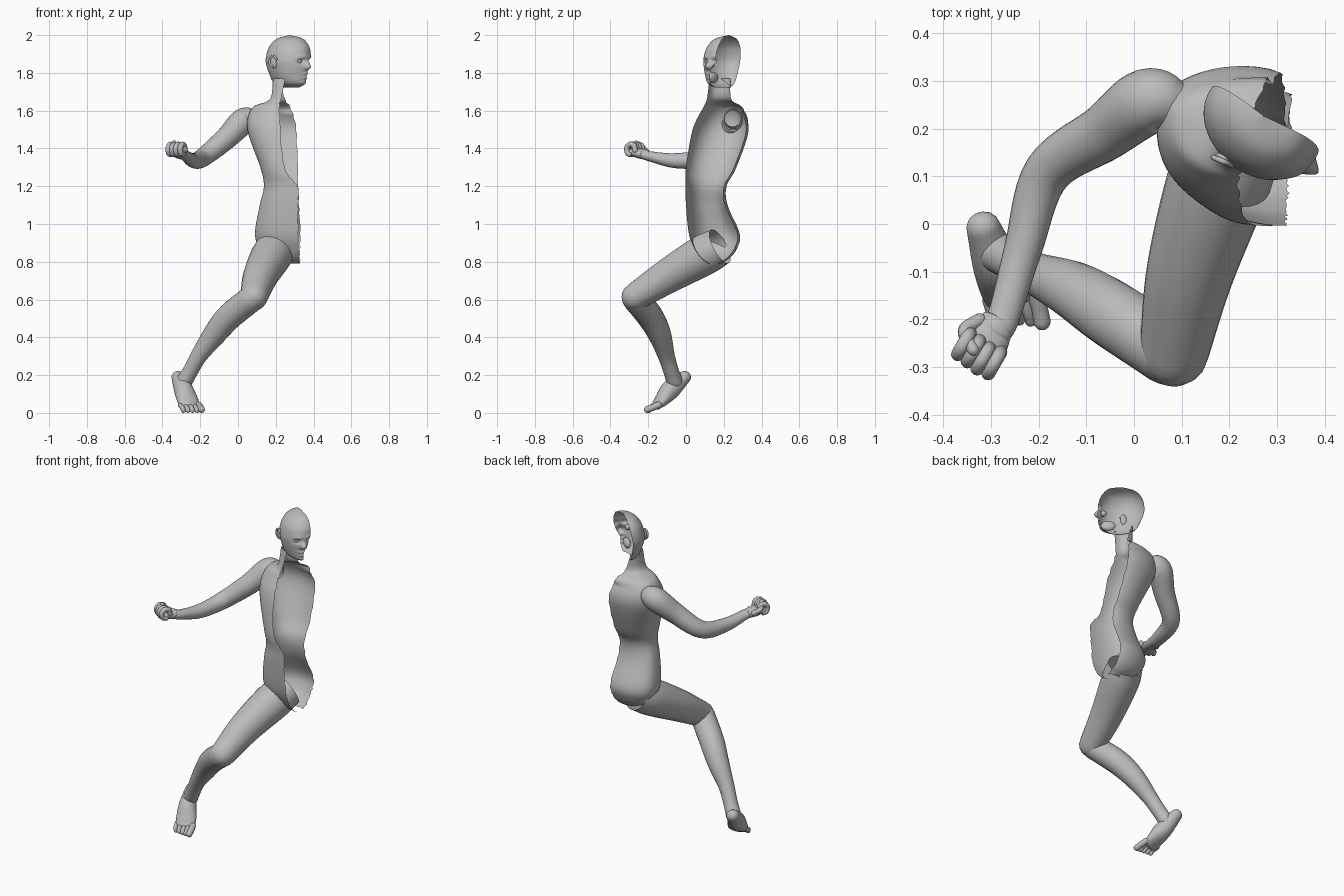
import bpy, bmesh, math, random
from mathutils import Vector

if "Cube" in bpy.data.objects:
    bpy.data.objects.remove(bpy.data.objects["Cube"])
random.seed(4)

skin = bpy.data.materials.new("grey_skin")
skin.use_nodes = True
GREY = (0.5, 0.5, 0.5, 1)
skin.diffuse_color = GREY
skin.node_tree.nodes["Principled BSDF"].inputs["Base Color"].default_value = GREY


def spline(pts, n):
    """Catmull-Rom through points of any dimension, n steps per span."""
    pts = [Vector(p) for p in pts]
    ext = [pts[0] * 2 - pts[1]] + pts + [pts[-1] * 2 - pts[-2]]
    out = []
    for a, b, c, d in zip(ext, ext[1:], ext[2:], ext[3:]):
        for t in (k / n for k in range(n)):
            out.append((b * 2 + (c - a) * t + (a * 2 - b * 5 + c * 4 - d) * t ** 2
                        + (b * 3 - a - c * 3 + d) * t ** 3) * 0.5)
    return out + [pts[-1]]


def skin_grid(name, rows, closed=False):
    """Skin rows of points into one smooth surface."""
    bm = bmesh.new()
    vs = [[bm.verts.new(p) for p in r] for r in rows]
    n = len(rows[0])
    for a, b in zip(vs, vs[1:]):
        for c in range(n if closed else n - 1):
            d = (c + 1) % n
            bm.faces.new((a[c], a[d], b[d], b[c]))
    bmesh.ops.remove_doubles(bm, verts=bm.verts, dist=0.0002)
    me = bpy.data.meshes.new(name)
    bm.to_mesh(me)
    bm.free()
    me.materials.append(skin)
    for p in me.polygons:
        p.use_smooth = True
    bpy.context.collection.objects.link(bpy.data.objects.new(name, me))


def limb(name, pts, hint=(0, 0, 1), sides=24, start_cap=False):
    """Tube through (x, y, z, radius along hint[, other radius]) with a rounded end."""
    path = spline([p if len(p) == 5 else (*p, p[3]) for p in pts], 7)
    pos = [Vector(p[:3]) for p in path]
    last = len(path) - 1
    angles = [2 * math.pi * j / sides for j in range(sides)]
    caps = [math.pi / 2 * k / 5 for k in range(1, 6)]
    rings = []
    for i, p in enumerate(path):
        t = (pos[min(i + 1, last)] - pos[max(i - 1, 0)]).normalized()
        u = Vector(hint)
        u = (u - t * u.dot(t)).normalized()
        v = t.cross(u)
        r = min(p[3], p[4])

        def ring(a):
            return [pos[i] + t * r * math.sin(a)
                    + (u * p[3] * math.cos(b) + v * p[4] * math.sin(b)) * math.cos(a) for b in angles]
        if i == 0 and start_cap:
            rings += [ring(-a) for a in reversed(caps)]
        rings.append(ring(0))
        if i == last:
            rings += [ring(a) for a in caps]
    skin_grid(name, rings, True)


def ball(name, loc, r, scale=(1, 1, 1), rot=0):
    bpy.ops.mesh.primitive_uv_sphere_add(segments=24, ring_count=14, radius=r, location=loc,
                                         rotation=(0, 0, rot))
    ob = bpy.context.object
    ob.name = name
    ob.scale = scale
    ob.data.materials.append(skin)
    bpy.ops.object.shade_smooth()


# Open torso shell: height, front edge x y, flank x y, back edge x y
levels = [
    (1.77, .25, .125, .186, .17, .215, .235),
    (1.66, .228, .11, .168, .165, .25, .24),
    (1.615, .22, .09, .075, .21, .28, .3),
    (1.5, .225, .035, .05, .19, .31, .343),
    (1.3, .245, 0, .118, .13, .318, .278),
    (1.2, .315, -.003, .137, .11, .32, .225),
    (1.1, .32, 0, .115, .12, .325, .23),
    (.95, .32, .015, .09, .15, .33, .295),
    (.87, .322, .045, .115, .16, .33, .28),
    (.82, .325, .08, .17, .16, .33, .24),
    (.79, .325, .12, .25, .16, .33, .19)]
rows = []
for z, fx, fy, sx, sy, bx, by in spline(levels, 7):
    row = []
    for k in range(-16, 17):                        # quarter ellipse forward, then back
        a = abs(k) / 16 * math.pi / 2
        ex, ey, power = (fx, fy, .9) if k < 0 else (bx, by, .65)
        x = sx + (ex - sx) * (1 - math.cos(a))
        y = sy + (ey - sy) * math.sin(a) ** power
        if k > 0 and z < 1.6:                       # spine groove
            y -= .025 * (k / 16) ** 6
        row.append(Vector((x, y, z)))
    if z < 1.65:                                    # ragged cut edges
        row[0].x += random.uniform(-.005, .003)
        row[-1].x += random.uniform(-.005, .002)
    rows.append(row)
skin_grid("torso_shell", rows)

# Half head, built in its own forward / sideways frame and turned to its left
FWD, SIDE = Vector((.78, -.63, 0)), Vector((-.63, -.78, 0))
HEAD = Vector((.268, .202, 0))


def head_point(f, s, z):
    return HEAD + FWD * f + SIDE * s + Vector((0, 0, z))


def bump(v, mid, width):
    return math.exp(-((v - mid) / width) ** 2)


def ramp(v, low, high):
    return min(1, max(0, (v - low) / (high - low)))


# height, front, back, half width
profile = [(2, -.01, -.012, .001), (1.985, .06, -.07, .052), (1.96, .095, -.105, .08),
           (1.92, .12, -.127, .097), (1.86, .125, -.133, .1), (1.79, .119, -.11, .086),
           (1.745, .11, -.086, .064), (1.722, .07, -.05, .025)]
# amount, height, height spread, sideways place, sideways spread
features = {"brow": (.006, 1.884, .012, .03, .03), "eye_socket": (-.014, 1.862, .012, .034, .018),
            "upper_lip": (.009, 1.793, .008, 0, .026), "lower_lip": (.008, 1.774, .007, 0, .022),
            "chin": (.006, 1.745, .012, 0, .03)}
face = []
for z, front, back, w in spline(profile, 10):
    start = -.36 * ramp(z, 1.79, 1.86)              # the forehead reaches past the middle
    lean = .022 * ramp(z, 1.86, 2)
    row = []
    for k in range(73):
        th = start + (math.pi - start) * k / 72
        f, s = (front + back + (front - back) * math.cos(th)) / 2, w * math.sin(th)
        if th < math.pi / 2:
            f += .028 * bump(z, 1.83, .026 if z > 1.83 else .012) * bump(s, 0, .019)
            for amount, fz, dz, fs, ds in features.values():
                f += amount * bump(z, fz, dz) * bump(abs(s), fs, ds)
        row.append(head_point(f, s - lean, z))
    face.append(row)
skin_grid("half_head", face)

# Ear, eyeball and mouth lining
turn = math.atan2(FWD.y, FWD.x)
ball("ear", head_point(-.02, .098, 1.858), .034, (.62, .28, 1), turn + .35)
rim = [math.radians(20 + 60 * k) for k in range(5)]
limb("ear_rim", [(*head_point(-.02 + .02 * math.cos(a), .106 - .006 * math.cos(a),
                              1.862 + .028 * math.sin(a)), .006) for a in rim], SIDE, 8, True)
ball("eyeball", head_point(.095, .034, 1.861), .0165)
ball("mouth_lining", head_point(.07, .022, 1.775), .035, (1.2, .55, .85), turn)

# Arm
limb("arm", [(.1, .248, 1.56, .045), (.03, .258, 1.545, .069), (-.06, .193, 1.456, .06),
             (-.182, .108, 1.355, .05), (-.232, -.05, 1.335, .04),
             (-.272, -.19, 1.358, .027, .034), (-.29, -.22, 1.37, .027, .038)])

# Closed hand, palm up
REACH, ACROSS = Vector((-.5, -.87, 0)), Vector((-.87, .5, 0))
PALM = Vector((-.3, -.228, 0))


def hand(f, s, z):
    return PALM + REACH * f + ACROSS * s + Vector((0, 0, z))


limb("palm", [(*hand(-.03, 0, 1.362), .024, .034), (*hand(.01, 0, 1.372), .027, .046),
              (*hand(.05, 0, 1.38), .024, .048)])
for i in range(4):
    knuckle = .054 - .003 * abs(i - 1)
    curl = [math.radians(-110 + 60 * k) for k in range(6)]
    limb("finger_%d" % (i + 1), [(*hand(knuckle + .026 * math.cos(a), (i - 1.5) * .025,
                                        1.394 + .028 * math.sin(a)), .0145) for a in curl],
         ACROSS, 12)
limb("thumb", [(*hand(-.01, .034, 1.375), .015), (*hand(.025, .05, 1.4), .014),
               (*hand(.05, .014, 1.43), .0125)], (0, 0, 1), 12, True)

# Leg
limb("thigh", [(.215, .18, .882, .1), (.178, .09, .833, .108), (.118, -.1, .722, .092),
               (.084, -.268, .615, .073)])
limb("shin", [(.072, -.268, .605, .07), (-.045, -.19, .51, .07), (-.125, -.14, .415, .061),
              (-.205, -.105, .305, .045), (-.25, -.08, .225, .041),
              (-.285, -.06, .165, .043)], (1, 0, 0), start_cap=True)

# Foot on tiptoe
limb("foot", [(-.316, -.008, .188, .036, .034), (-.29, -.08, .125, .05, .051),
              (-.268, -.125, .072, .058, .037), (-.255, -.155, .04, .056, .023)],
     (.94, .33, 0), start_cap=True)
for i in range(5):
    x, y = -.205 - .024 * i, -.145 - .004 * i
    r = .018 if i == 0 else .0125
    limb("toe_%d" % (i + 1), [(x - .005, y, .042, r), (x + .006, y - .032, .028, r),
                              (x + .012, y - .06 + .006 * i, r, r)], (1, 0, 0), 12, True)
